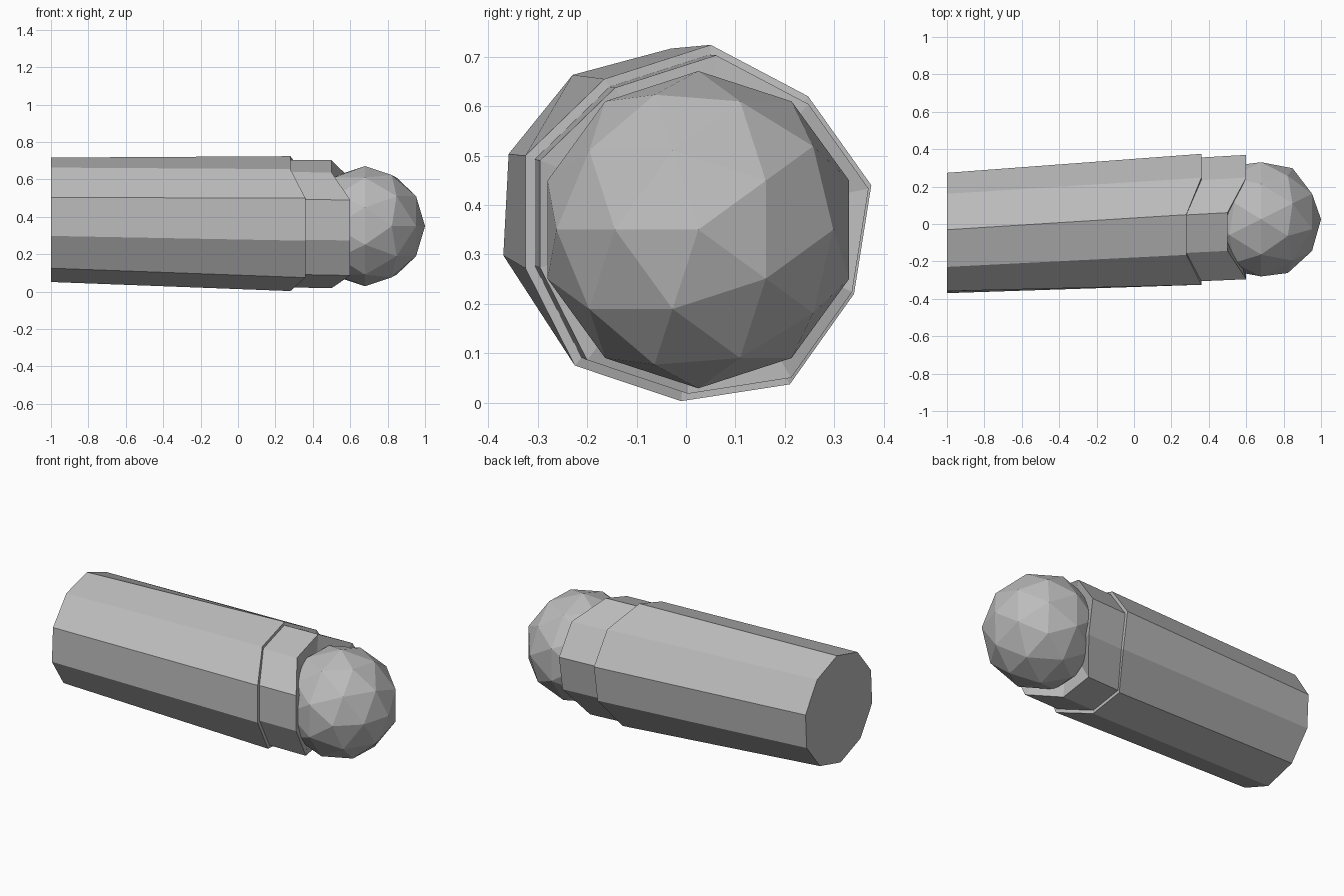
import bpy, bmesh, math
from mathutils import Matrix

if "Cube" in bpy.data.objects:
    bpy.data.objects.remove(bpy.data.objects["Cube"], do_unlink=True)

grey = bpy.data.materials.new("plain grey")
grey.use_nodes = True
colour = (0.5, 0.5, 0.5, 1)
grey.diffuse_color = colour
grey.node_tree.nodes["Principled BSDF"].inputs["Base Color"].default_value = colour


def finish(name, bm):
    bmesh.ops.recalc_face_normals(bm, faces=bm.faces[:])
    mesh = bpy.data.meshes.new(name)
    bm.to_mesh(mesh)
    bm.free()
    mesh.materials.append(grey)
    bpy.context.collection.objects.link(bpy.data.objects.new(name, mesh))


# Ten-sided sleeve rim as (y, z), starting at the top and going round by the front
RIM = [(0.05, 0.724), (-0.165, 0.655), (-0.325, 0.5), (-0.325, 0.272), (-0.225, 0.075),
       (-0.01, 0.003), (0.21, 0.037), (0.34, 0.22), (0.375, 0.44), (0.247, 0.62)]
NOTCHED = {0, 1, 5, 6}          # rim corners that are set back
CY, CZ = 0.025, 0.363


def rim_ring(x, setback, scale=1.0, dy=0.0, dz=0.0):
    return [(x - (setback if i in NOTCHED else 0),
             CY + (y - CY) * scale + dy, CZ + (z - CZ) * scale + dz)
            for i, (y, z) in enumerate(RIM)]


def back_ring(x, cy, cz, r):
    angles = [math.radians(87 + 36 * i) for i in range(10)]
    return [(x, cy + r * math.cos(a), cz + r * math.sin(a)) for a in angles]


# Sleeve, stepped cuff and closed ends, lofted through the rings
bm = bmesh.new()
loops = [[bm.verts.new(p) for p in ring] for ring in (
    back_ring(-1, -0.048, 0.384, 0.333),
    rim_ring(0.36, 0.08),
    rim_ring(0.36, 0.08, 0.945),
    rim_ring(0.6, 0.1, 0.95, 0.012, -0.003))]
for a, b in zip(loops, loops[1:]):
    for i in range(10):
        j = (i + 1) % 10
        bm.faces.new((a[i], a[j], b[j], b[i]))
bm.faces.new(loops[0])
centre = bm.verts.new((0.5, CY, CZ))
for i in range(10):
    bm.faces.new((loops[-1][i], loops[-1][(i + 1) % 10], centre))
finish("sleeve_with_cuff", bm)

# Faceted fist, its pole pointing along +x
bm = bmesh.new()
turn = Matrix(((0, 0, 1, 0.679), (-1, 0, 0, 0.025), (0, -1, 0, 0.35), (0, 0, 0, 1)))
bmesh.ops.create_icosphere(bm, subdivisions=2, radius=0.321, matrix=turn)
finish("fist", bm)
